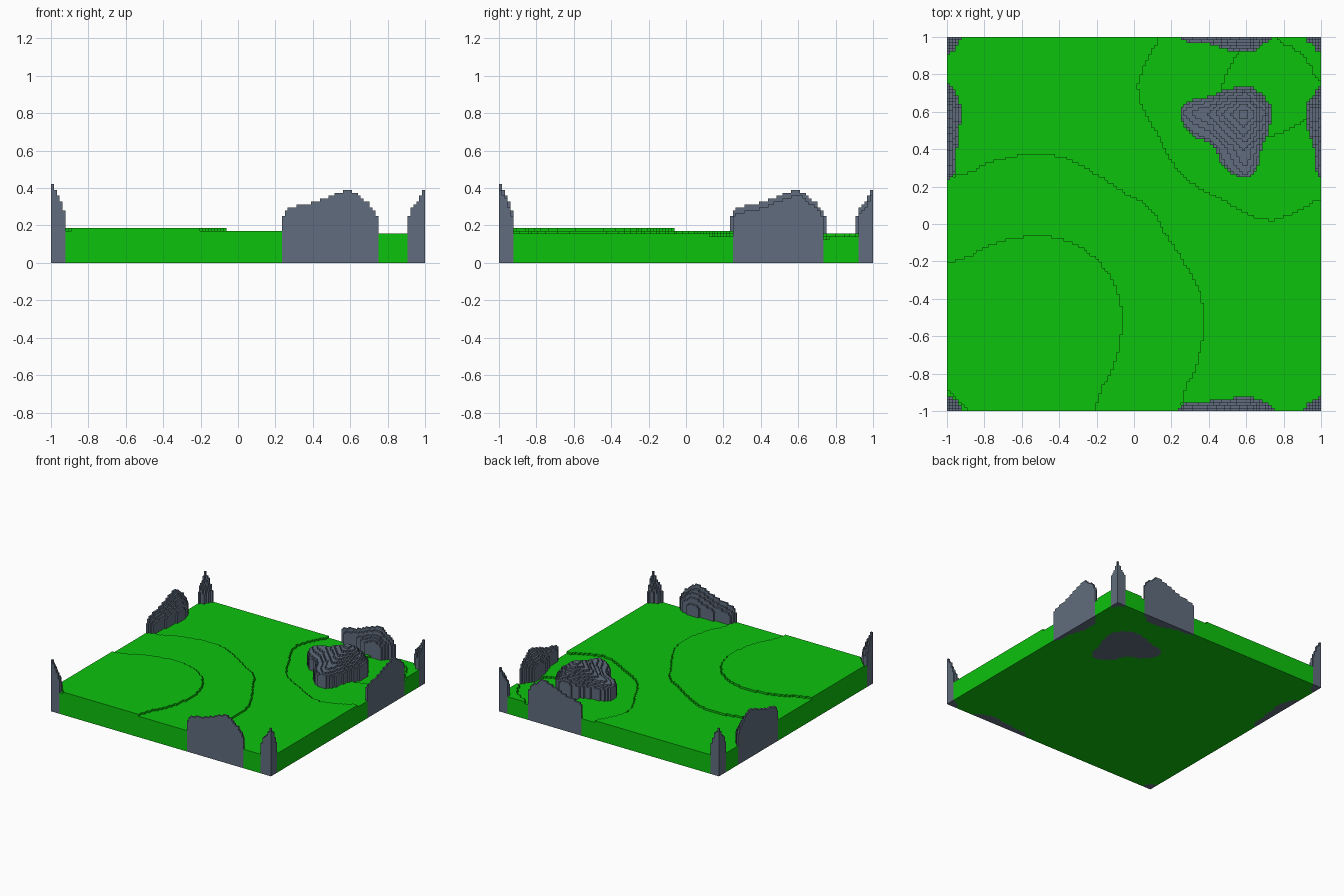
import bpy, bmesh, math

if "Cube" in bpy.data.objects:
    bpy.data.objects.remove(bpy.data.objects["Cube"], do_unlink=True)

N = 128            # cells per side
S = 2 / N          # cell size
ROCK_MIN = 0.235   # combined ridge strength where rock breaks the surface

# Ridge profile: (position, strength), used along both axes
RIDGE = [(-.992, .2105), (-.977, .18), (-.96, .155), (-.945, .12), (-.93, .075),
         (-.92, .03), (-.91, 0), (.22, 0), (.235, .02), (.25, .065), (.27, .08),
         (.31, .095), (.41, .113), (.46, .135), (.53, .16), (.58, .18), (.61, .177),
         (.65, .15), (.70, .108), (.73, .07), (.745, .03), (.76, 0), (.9, 0),
         (.915, .045), (.93, .085), (.945, .105), (.96, .12), (.975, .15), (.992, .18)]

# Gentle ground swell, in cells of height
SWELL = [(-1, -.28), (-.94, -.25), (-.86, -.2), (-.8, -.12), (-.65, -.03), (-.5, 0),
         (-.38, -.04), (-.28, -.13), (-.19, -.25), (-.06, -.5), (.02, -.62),
         (.09, -.76), (.18, -1.02), (.26, -1.25), (.32, -1.38), (.38, -1.5),
         (.47, -1.62), (.55, -1.75), (.65, -1.85), (.73, -1.88), (.82, -1.83),
         (.9, -1.76), (.96, -1.66), (1, -1.64)]


def sample(table, t):
    """Linear interpolation through a profile."""
    if t <= table[0][0]:
        return table[0][1]
    for (a, va), (b, vb) in zip(table, table[1:]):
        if t <= b:
            return va + (vb - va) * (t - a) / (b - a)
    return table[-1][1]


def material(name, rgb):
    m = bpy.data.materials.new(name)
    m.use_nodes = True
    m.diffuse_color = (*rgb, 1)
    bsdf = m.node_tree.nodes["Principled BSDF"]
    bsdf.inputs["Base Color"].default_value = (*rgb, 1)
    bsdf.inputs["Roughness"].default_value = 0.9
    return m


grass = material("grass green", (.004, .54, .004))
stone = material("slate grey", (.118, .152, .208))

# Column heights, sorted into ground and separate rocks
pos = [-1 + (i + .5) * S for i in range(N)]
ridge = [sample(RIDGE, t) for t in pos]
swell = [sample(SWELL, t) for t in pos]
height, parts = {}, {}


def zone(t, low, high):
    return low if t < -.5 else high if t > .84 else "middle"


for i in range(N):
    for j in range(N):
        r = ridge[i] + ridge[j]
        ground = math.floor(12.5 + swell[i] + swell[j])
        if r > ROCK_MIN:
            height[i, j] = max(ground, round(r / S))
            name = f"rock_{zone(pos[j], 'front', 'back')}_{zone(pos[i], 'right', 'left')}"
        else:
            height[i, j] = ground
            name = "grass_ground"
        parts.setdefault(name, []).append((i, j))


def build_columns(name, cells, mat):
    """Tops, undersides and exposed stepped walls of a set of columns."""
    bm = bmesh.new()
    cache = {}

    def quad(*pts):
        vs = []
        for p in pts:
            if p not in cache:
                cache[p] = bm.verts.new((p[0] * S - 1, p[1] * S - 1, p[2] * S))
            vs.append(cache[p])
        bm.faces.new(vs)

    for i, j in cells:
        h = height[i, j]
        c = [(i, j), (i + 1, j), (i + 1, j + 1), (i, j + 1)]
        quad(*[(*p, h) for p in c])
        quad(*[(*p, 0) for p in reversed(c)])
        for k, (di, dj) in enumerate([(0, -1), (1, 0), (0, 1), (-1, 0)]):
            low = height.get((i + di, j + dj), 0)
            if low < h:
                a, b = c[k], c[(k + 1) % 4]
                quad((*a, low), (*b, low), (*b, h), (*a, h))
    me = bpy.data.meshes.new(name)
    bm.to_mesh(me)
    bm.free()
    me.materials.append(mat)
    ob = bpy.data.objects.new(name, me)
    bpy.context.collection.objects.link(ob)


for name, cells in parts.items():
    build_columns(name, cells, grass if name == "grass_ground" else stone)
